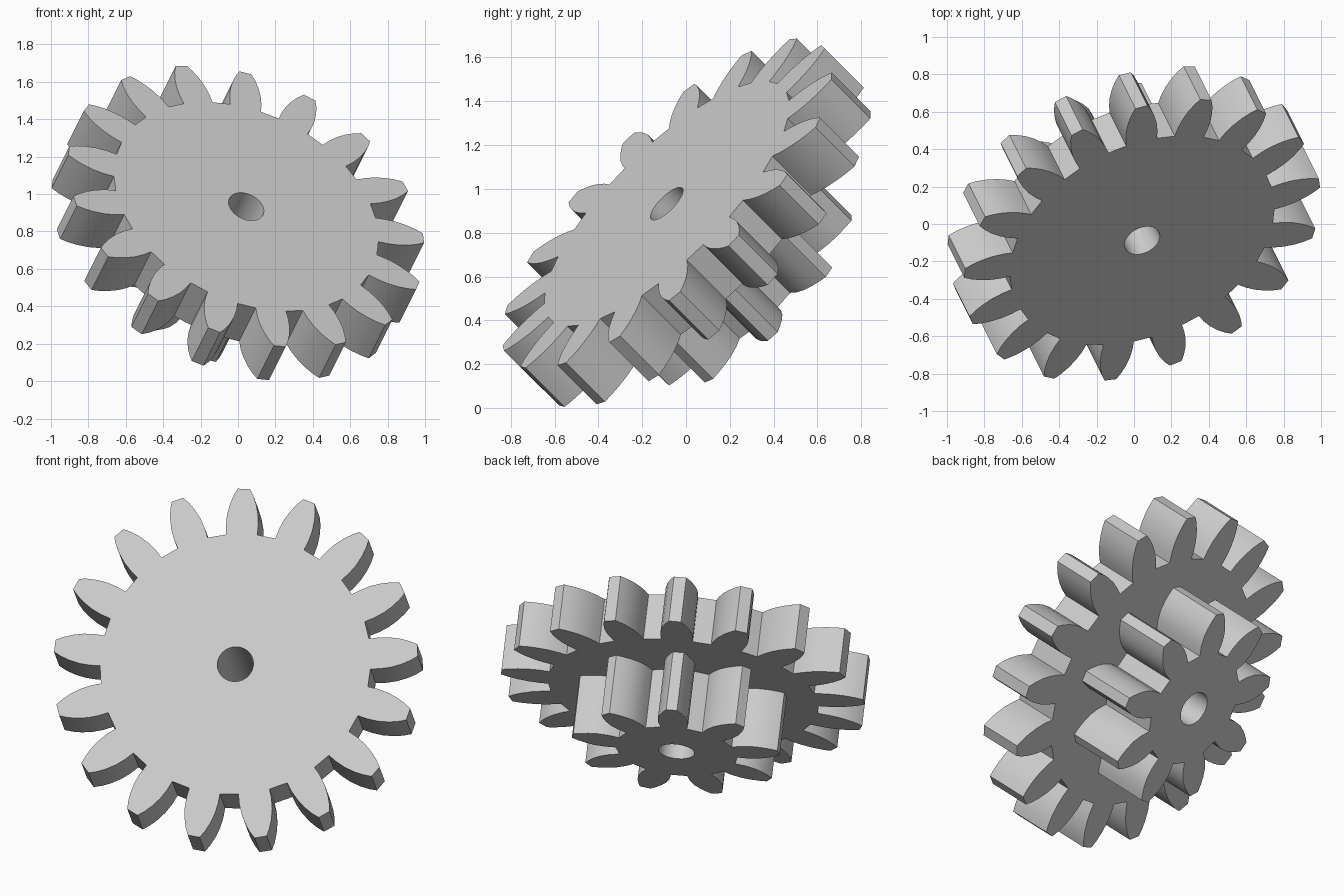
import bpy, bmesh, math
from mathutils import Matrix, Vector

cube = bpy.data.objects.get("Cube")
if cube:
    bpy.data.objects.remove(cube, do_unlink=True)

# Material
steel = bpy.data.materials.new("plain_grey")
steel.use_nodes = True
grey = (0.6, 0.6, 0.6, 1)
steel.diffuse_color = grey
steel.node_tree.nodes["Principled BSDF"].inputs["Base Color"].default_value = grey

# Tilted frame: local z is the shaft axis, pointing out of the wide front face
axis = Vector((1, -2, 2)).normalized()
side = Vector((2, 1, 0)).normalized()
rise = axis.cross(side)
FRAME = Matrix((side, rise, axis)).transposed().to_4x4()
FRAME.translation = (0.044, -0.088, 0.933)

BORE = 0.1
PHASE = math.radians(93)


def tooth_ring(teeth, flank):
    """Outline of a gear; flank lists (radius, half width) from root to tip."""
    half = [(-w, r) for r, w in flank] + [(w, r) for r, w in reversed(flank)]
    points = []
    for i in range(teeth):
        a = PHASE - math.tau * i / teeth
        for across, out in half:
            points.append((out * math.cos(a) + across * math.sin(a),
                           out * math.sin(a) - across * math.cos(a)))
    return points


def gear(name, teeth, flank, top, bottom):
    # Filled outline with a round bore, extruded along the axis
    curve = bpy.data.curves.new(name, "CURVE")
    curve.dimensions = "2D"
    curve.fill_mode = "BOTH"
    curve.extrude = (top - bottom) / 2
    bore = [(BORE * math.cos(math.tau * i / 48), BORE * math.sin(math.tau * i / 48))
            for i in range(48)]
    for outline in (tooth_ring(teeth, flank), bore):
        spline = curve.splines.new("POLY")
        spline.points.add(len(outline) - 1)
        for p, (x, y) in zip(spline.points, outline):
            p.co = (x, y, 0, 1)
        spline.use_cyclic_u = True
    temp = bpy.data.objects.new(name + "_outline", curve)
    bpy.context.collection.objects.link(temp)
    bpy.context.view_layer.update()
    deps = bpy.context.evaluated_depsgraph_get()
    mesh = bpy.data.meshes.new_from_object(temp.evaluated_get(deps))
    bpy.data.objects.remove(temp, do_unlink=True)
    bpy.data.curves.remove(curve)

    # Weld the caps to the walls and place along the axis
    bm = bmesh.new()
    bm.from_mesh(mesh)
    bmesh.ops.remove_doubles(bm, verts=bm.verts, dist=0.0002)
    bmesh.ops.recalc_face_normals(bm, faces=bm.faces)
    bmesh.ops.translate(bm, verts=bm.verts, vec=(0, 0, (top + bottom) / 2))
    bm.to_mesh(mesh)
    bm.free()
    mesh.name = name
    mesh.materials.clear()
    mesh.materials.append(steel)

    obj = bpy.data.objects.new(name, mesh)
    obj.matrix_world = FRAME
    bpy.context.collection.objects.link(obj)
    bpy.ops.object.select_all(action="DESELECT")
    obj.select_set(True)
    bpy.context.view_layer.objects.active = obj
    bpy.ops.object.shade_smooth_by_angle(angle=math.radians(25))
    return obj


# Wide front gear
gear("large_gear", 17,
     [(0.745, 0.087), (0.80, 0.090), (0.86, 0.086), (0.92, 0.073),
      (0.97, 0.055), (1.01, 0.034)], 0, -0.267)

# Narrow pinion behind it on the same shaft
gear("small_gear", 9,
     [(0.33, 0.072), (0.39, 0.083), (0.45, 0.082), (0.50, 0.069),
      (0.545, 0.050), (0.58, 0.030)], -0.267, -0.615)
